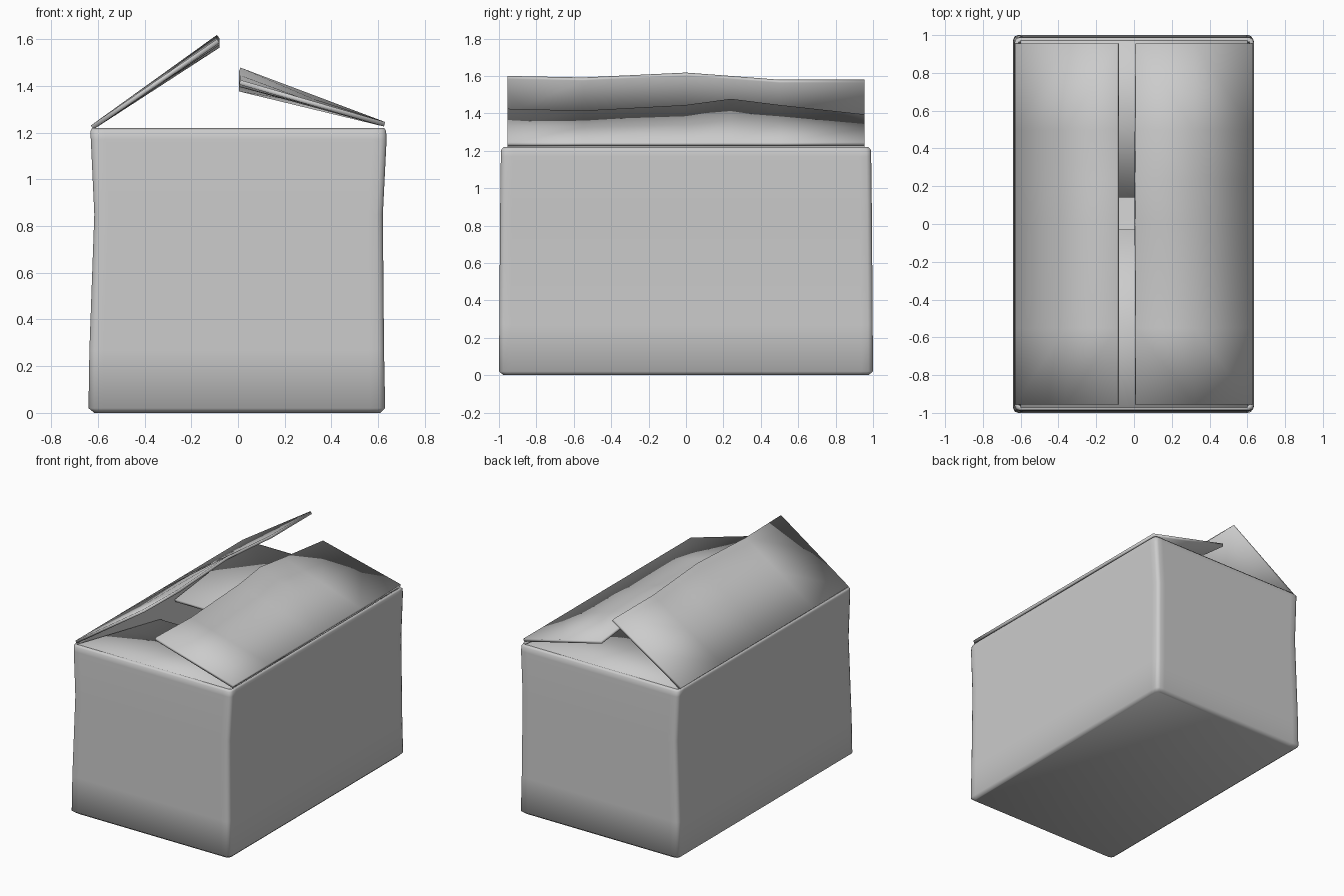
import bpy, bmesh
from mathutils import Vector

old = bpy.data.objects.get("Cube")
if old:
    bpy.data.objects.remove(old, do_unlink=True)

# One plain board colour
board = bpy.data.materials.new("grey board")
board.use_nodes = True
GREY = (0.6, 0.6, 0.6, 1)
board.diffuse_color = GREY
bsdf = next(n for n in board.node_tree.nodes if n.type == 'BSDF_PRINCIPLED')
bsdf.inputs["Base Color"].default_value = GREY
bsdf.inputs["Roughness"].default_value = 0.8


def finish(name, bm, thickness):
    """Turn a sheet into a smooth-shaded board of the given thickness."""
    for f in bm.faces:
        f.smooth = True
    mesh = bpy.data.meshes.new(name)
    bm.to_mesh(mesh)
    bm.free()
    mesh.materials.append(board)
    obj = bpy.data.objects.new(name, mesh)
    bpy.context.collection.objects.link(obj)
    mod = obj.modifiers.new("thickness", 'SOLIDIFY')
    mod.thickness = thickness
    mod.offset = -1
    return obj


def ring(z, left, right, depth, c):
    """Chamfered rectangle with close rows beside every corner."""
    pts = []
    corners = [(right, -depth), (right, depth), (left, depth), (left, -depth)]
    for i, corner in enumerate(corners):
        p = Vector(corner)
        to_prev = (Vector(corners[i - 1]) - p).normalized()
        to_next = (Vector(corners[(i + 1) % 4]) - p).normalized()
        pts += [p + to_prev * c * 2.5, p + to_prev * c,
                p + (to_prev + to_next) * c * 0.3,
                p + to_next * c, p + to_next * c * 2.5]
    return [(p.x, p.y, z) for p in pts]


# Body: stacked rings with slightly dented sides, closed below and open above
bm = bmesh.new()
levels = [(0.0, -0.615, 0.61, 0.975), (0.02, -0.64, 0.63, 1.0),
          (0.27, -0.636, 0.625, 0.998), (0.85, -0.615, 0.62, 0.994),
          (1.17, -0.63, 0.636, 0.99), (1.205, -0.632, 0.634, 0.988),
          (1.22, -0.624, 0.626, 0.975)]
rings = [[bm.verts.new(p) for p in ring(*lv, 0.025)] for lv in levels]
bm.faces.new(list(reversed(rings[0])))
for low, high in zip(rings, rings[1:]):
    for i in range(len(low)):
        j = (i + 1) % len(low)
        bm.faces.new((low[i], low[j], high[j], high[i]))
finish("box_body", bm, 0.02)


def flap(name, hinge, free, rows=2):
    """Sheet spanning a hinge line and a free edge, facing up."""
    bm = bmesh.new()
    grid = [[bm.verts.new(Vector(a).lerp(Vector(b), r / rows))
             for a, b in zip(hinge, free)] for r in range(rows + 1)]
    for lo, hi in zip(grid, grid[1:]):
        for i in range(len(lo) - 1):
            f = bm.faces.new((lo[i], lo[i + 1], hi[i + 1], hi[i]))
            f.normal_update()
            if f.normal.z < 0:
                f.normal_flip()
    return finish(name, bm, 0.02)


# Long outer flaps, bent along their free edges
ys = [-0.955, -0.55, 0.0, 0.24, 0.5, 0.955]
outer = [("left_flap", 0.63, 1.245, 0.01, [1.425, 1.415, 1.445, 1.478, 1.445, 1.395]),
         ("right_flap", -0.63, 1.23, -0.09, [1.6, 1.592, 1.618, 1.6, 1.58, 1.58])]
for name, hx, hz, fx, heights in outer:
    flap(name, [(hx, y, hz) for y in ys], [(fx, y, z) for y, z in zip(ys, heights)])

# Short inner flaps, sagging into the box
xs = [-0.6, 0.0, 0.6]
for name, hy, fy, fz in [("front_flap", -0.972, -0.03, 1.04),
                         ("back_flap", 0.972, 0.14, 1.12)]:
    flap(name, [(x, hy, 1.22) for x in xs], [(x, fy, fz) for x in xs])
